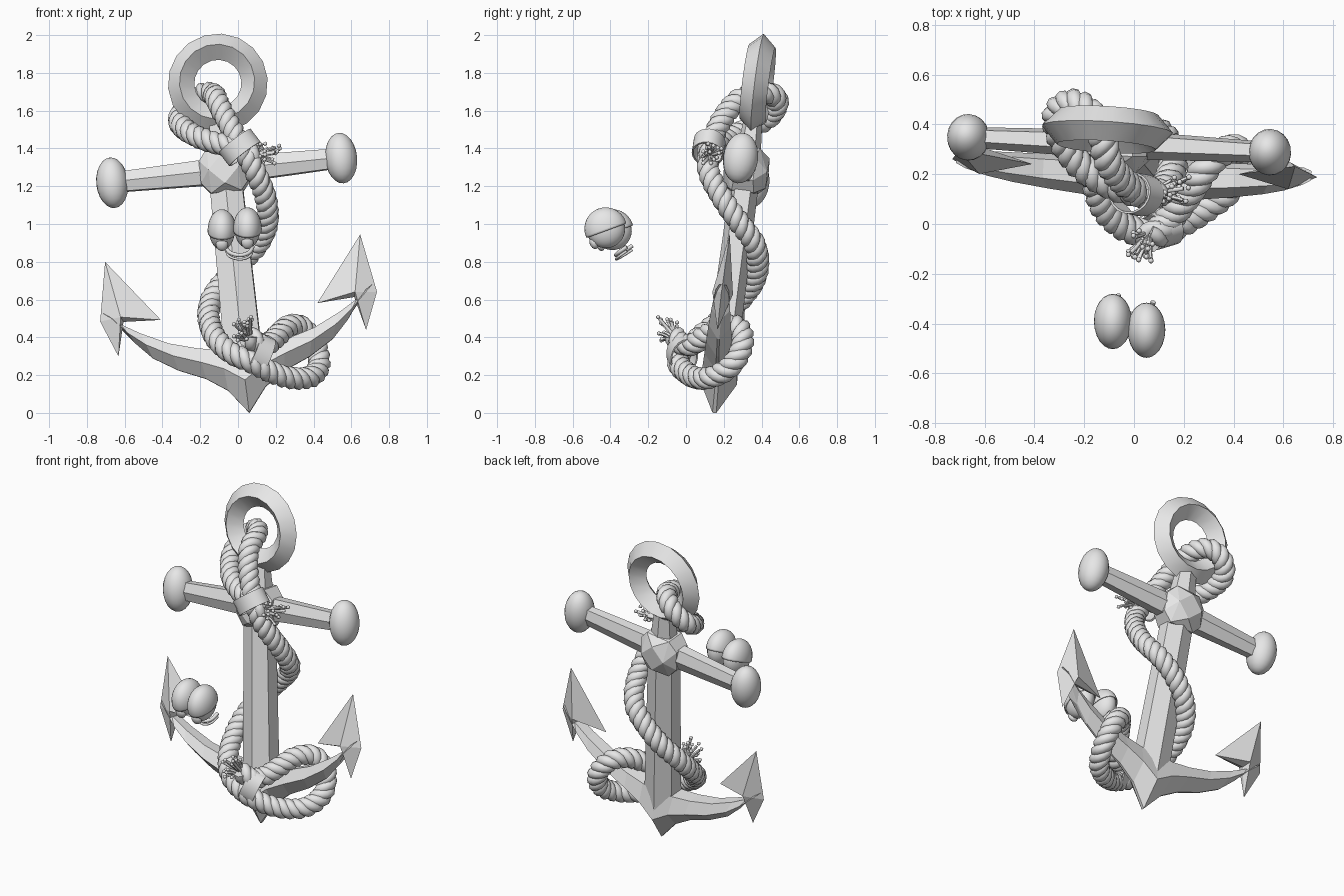
import bpy, bmesh, math, random
from math import sin, cos, pi
from mathutils import Vector, Matrix

random.seed(4)
cube = bpy.data.objects.get("Cube")
if cube:
    bpy.data.objects.remove(cube, do_unlink=True)

grey = bpy.data.materials.new("plain grey")
grey.use_nodes = True
grey.diffuse_color = (0.8, 0.8, 0.8, 1)
grey.node_tree.nodes["Principled BSDF"].inputs["Base Color"].default_value = (0.8, 0.8, 0.8, 1)

# Leaning frame of the anchor, with its origin at the crown tip
AX = Vector((0.993, -0.049, 0.107)).normalized()
AY = Vector((-0.0985, 0.13, 0.987)).cross(AX).normalized()
AZ = AX.cross(AY)
ANCHOR = Matrix.Translation((0.06, 0.15, 0)) @ Matrix((AX, AY, AZ)).transposed().to_4x4()


def finish(name, bm, matrix=None, smooth=None):
    bmesh.ops.recalc_face_normals(bm, faces=bm.faces[:])
    if matrix:
        bm.transform(matrix)
    mesh = bpy.data.meshes.new(name)
    bm.to_mesh(mesh)
    bm.free()
    mesh.materials.append(grey)
    ob = bpy.data.objects.new(name, mesh)
    bpy.context.collection.objects.link(ob)
    if smooth:
        bpy.ops.object.select_all(action='DESELECT')
        ob.select_set(True)
        bpy.context.view_layer.objects.active = ob
        bpy.ops.object.shade_smooth_by_angle(angle=math.radians(smooth))
    return ob


def loft(bm, sections, closed=False):
    rows = [[bm.verts.new(p) for p in s] for s in sections]
    n = len(rows[0])
    for a, b in zip(rows, rows[1:] + (rows[:1] if closed else [])):
        for i in range(n):
            bm.faces.new((a[i], a[(i + 1) % n], b[(i + 1) % n], b[i]))
    if not closed:
        bm.faces.new(rows[0])
        bm.faces.new(rows[-1][::-1])


def spline(points, step):
    """Evenly spaced points on a Catmull-Rom path."""
    p = [Vector(q) for q in points]
    p = [2 * p[0] - p[1]] + p + [2 * p[-1] - p[-2]]
    dense = []
    for a, b, c, d in zip(p, p[1:], p[2:], p[3:]):
        for k in range(20):
            t = k / 20
            dense.append(0.5 * (2 * b + (c - a) * t + (2 * a - 5 * b + 4 * c - d) * t * t
                                + (3 * b - a - 3 * c + d) * t ** 3))
    out, run = [dense[0]], 0
    for a, b in zip(dense, dense[1:]):
        run += (b - a).length
        if run >= step:
            out.append(b)
            run = 0
    return out


def frames(pts):
    """Point, two normals without twist, and length travelled."""
    normal, total, out = None, 0, []
    for i, p in enumerate(pts):
        t = (pts[min(i + 1, len(pts) - 1)] - pts[max(i - 1, 0)]).normalized()
        normal = t.orthogonal() if normal is None else normal - t * normal.dot(t)
        normal.normalize()
        if i:
            total += (p - pts[i - 1]).length
        out.append((p, normal.copy(), t.cross(normal), total))
    return out


def tube(bm, pts, radius, sides=8):
    loft(bm, [[p + radius * (u * cos(2 * pi * k / sides) + v * sin(2 * pi * k / sides))
               for k in range(sides)] for p, u, v, _ in frames(pts)])


def rope(name, points, radius=0.06, pitch=0.15):
    bm = bmesh.new()
    core = frames(spline(points, 0.01))
    for s in range(3):
        strand = []
        for p, u, v, d in core:
            a = 2 * pi * (d / pitch + s / 3)
            strand.append(p + radius * 0.5 * (u * cos(a) + v * sin(a)))
        tube(bm, strand, radius * 0.53)
    return finish(name, bm, smooth=60)


def frayed_end(name, base, direction):
    bm = bmesh.new()
    d = Vector(direction).normalized()
    for _ in range(22):
        spread = Vector([random.uniform(-1, 1) for _ in range(3)])
        start = Vector(base) + spread * 0.02
        end = start + d * random.uniform(0.04, 0.08) + spread * 0.035
        tube(bm, spline([start, (start + end) / 2 + d * 0.01, end], 0.02), 0.009, 6)
        bmesh.ops.create_icosphere(bm, subdivisions=1, radius=0.012, matrix=Matrix.Translation(end))
    finish(name, bm, smooth=60)


def band(name, center, axis, across, wide, thick, length):
    z = Vector(axis).normalized()
    x = Vector(across)
    x = (x - z * x.dot(z)).normalized()
    m = Matrix.Translation(center) @ Matrix((x, z.cross(x), z)).transposed().to_4x4()
    bm = bmesh.new()
    prof = [(1, -1), (1, 1), (0.9, 1), (0.9, -1)]
    loft(bm, [[(r * wide * cos(a), r * thick * sin(a), h * length / 2) for r, h in prof]
              for a in (2 * pi * k / 20 for k in range(20))], closed=True)
    finish(name, bm, m, 40)


def ridged(w, d):
    """Six-sided section: flat on both sides, a ridge front and back."""
    return [(0, -d), (w, -0.55 * d), (w, 0.55 * d), (0, d), (-w, 0.55 * d), (-w, -0.55 * d)]


# Shank
bm = bmesh.new()
loft(bm, [[(x, y, z) for x, y in ridged(w, d)] for z, w, d in
          [(0.2, 0.1, 0.085), (1.28, 0.085, 0.075), (1.4, 0.07, 0.065), (1.56, 0.055, 0.05)]])
finish("shank", bm, ANCHOR)

# Ring with a diamond section
bm = bmesh.new()
diamond = [(0.265, 0), (0.2, -0.07), (0.125, 0), (0.2, 0.07)]
loft(bm, [[(0.01 + r * cos(a), y, 1.768 + r * sin(a)) for r, y in diamond]
          for a in (2 * pi * k / 18 for k in range(18))], closed=True)
finish("ring", bm, ANCHOR, 25)

# Crossbar, hub and rounded ends
bm = bmesh.new()
loft(bm, [[(x, y, 1.3 + z) for z, y in ridged(h, d)] for x, h, d in
          [(-0.58, 0.052, 0.042), (0, 0.07, 0.06), (0.58, 0.052, 0.042)]])
finish("crossbar", bm, ANCHOR)

bm = bmesh.new()
for s in (-1, 1):
    for x, y, z in [(0.08, 0.115, 0), (0, 0.115, 0.08), (0.13, 0.05, 0.06), (0.08, 0.06, 0.12)]:
        for sx in (-1, 1):
            for sz in (-1, 1):
                bm.verts.new((sx * x, s * y, 1.3 + sz * z))
bmesh.ops.remove_doubles(bm, verts=bm.verts[:], dist=0.001)
bmesh.ops.convex_hull(bm, input=bm.verts[:])
bmesh.ops.dissolve_limit(bm, angle_limit=0.02, verts=bm.verts[:], edges=bm.edges[:])
finish("crossbar_hub", bm, ANCHOR)

for side, s in (("left", 1), ("right", -1)):
    bm = bmesh.new()
    bmesh.ops.create_uvsphere(bm, u_segments=20, v_segments=12, radius=1)
    m = Matrix.Translation((0.01 + s * 0.61, 0, 1.3)) @ Matrix.Diagonal((0.085, 0.093, 0.135, 1))
    finish(side + "_crossbar_knob", bm, ANCHOR @ m, 60)

# Arms: one loft from fluke to fluke; x, low edge, high edge, half depth
half = [(0, 0, 0.33, 0.1), (0.1, 0.13, 0.345, 0.088), (0.21, 0.205, 0.365, 0.08),
        (0.35, 0.265, 0.41, 0.07), (0.48, 0.345, 0.48, 0.06), (0.57, 0.44, 0.54, 0.05),
        (0.65, 0.56, 0.61, 0.035)]
stations = [(-x, a, b, d) for x, a, b, d in half[:0:-1]] + half
bm = bmesh.new()
sections = []
for x, lo, hi, d in stations:
    # lean the section outward so that it stays square to the bend
    lean = -0.13 * x
    sections.append([(x - lean * f * 0.8, y * d, lo + (hi - lo) * f) for y, f in
                     [(-0.1, 0), (-1, 0.5), (-0.55, 1), (0.55, 1), (1, 0.5), (0.1, 0)]])
loft(bm, sections)
finish("arms", bm, ANCHOR)

# Flukes: barbed arrowheads with a ridge
outline = [(0.68, 0.884), (0.738, 0.57), (0.66, 0.374), (0.615, 0.555), (0.417, 0.544)]
for side, s in (("left", 1), ("right", -1)):
    bm = bmesh.new()
    rim = [bm.verts.new((s * x, 0, z)) for x, z in outline]
    for y in (-0.055, 0.055):
        ridge = bm.verts.new((s * 0.625, y, 0.575))
        for a, b in zip(rim, rim[1:] + rim[:1]):
            bm.faces.new((a, b, ridge))
    finish(side + "_fluke", bm, ANCHOR)

# Rope: loop through the ring, down around the shank and about one arm
rope("upper_rope_loop", [
    (0.1, 0.13, 1.365), (0.0, 0.13, 1.405), (-0.1, 0.16, 1.425), (-0.21, 0.23, 1.46),
    (-0.29, 0.34, 1.51), (-0.31, 0.44, 1.565), (-0.25, 0.485, 1.64), (-0.18, 0.45, 1.69),
    (-0.13, 0.37, 1.685), (-0.11, 0.27, 1.65), (-0.06, 0.19, 1.55), (0.02, 0.12, 1.41)])
rope("long_rope", [
    (0.02, 0.12, 1.41), (0.09, 0.12, 1.28), (0.145, 0.19, 1.14), (0.155, 0.28, 1.01),
    (0.11, 0.36, 0.9), (0.02, 0.38, 0.8), (-0.07, 0.36, 0.7), (-0.14, 0.29, 0.6),
    (-0.155, 0.19, 0.5), (-0.12, 0.07, 0.4), (-0.04, -0.01, 0.32), (0.08, -0.04, 0.265),
    (0.18, 0.0, 0.215), (0.28, 0.06, 0.185), (0.38, 0.14, 0.19), (0.43, 0.24, 0.25),
    (0.41, 0.3, 0.36), (0.34, 0.28, 0.45), (0.27, 0.2, 0.46), (0.21, 0.11, 0.41),
    (0.15, 0.03, 0.36), (0.1, -0.03, 0.37), (0.05, -0.06, 0.41)])
frayed_end("upper_frayed_end", (0.1, 0.13, 1.365), (1, 0.1, 0.1))
frayed_end("lower_frayed_end", (0.05, -0.055, 0.4), (-0.35, -0.5, 0.6))
band("upper_rope_band", (0.01, 0.12, 1.405), (0.5, -0.1, -0.65), (1, 0, 0.75), 0.105, 0.085, 0.09)
band("lower_rope_band", (0.115, -0.02, 0.31), (1, 0.3, -0.45), (0.3, 0.1, 1), 0.105, 0.075, 0.09)

# Floating face: eyeballs, raised lids, pupils and a smile
for side, center in (("left", (0.05, -0.425, 0.975)), ("right", (-0.085, -0.39, 0.965))):
    eye = Matrix.Translation(center) @ Matrix.Rotation(0.35, 4, 'X')
    bm = bmesh.new()
    bmesh.ops.create_uvsphere(bm, u_segments=24, v_segments=16, radius=1)
    finish(side + "_eyeball", bm, eye @ Matrix.Diagonal((0.068, 0.103, 0.103, 1)), 60)
    bm = bmesh.new()
    bmesh.ops.create_uvsphere(bm, u_segments=24, v_segments=16, radius=1)
    bmesh.ops.bisect_plane(bm, geom=bm.verts[:] + bm.edges[:] + bm.faces[:], plane_co=(0, 0, -0.1),
                           plane_no=(0, 0, -1), clear_outer=True)
    lid = finish(side + "_eyelid", bm, eye @ Matrix.Diagonal((0.076, 0.113, 0.113, 1)), 60)
    shell = lid.modifiers.new("shell", 'SOLIDIFY')
    shell.thickness = 0.006
    bm = bmesh.new()
    bmesh.ops.create_uvsphere(bm, u_segments=16, v_segments=8, radius=1)
    spot = Matrix.Translation((0, -0.085, -0.048)) @ Matrix.Diagonal((0.032, 0.022, 0.035, 1))
    finish(side + "_pupil", bm, eye @ spot, 60)

bm = bmesh.new()
for drop, r in ((0, 0.011), (0.022, 0.007)):
    tube(bm, spline([(-0.065, -0.285, 0.885 - drop), (-0.045, -0.34, 0.85 - drop),
                     (0.01, -0.37, 0.835 - drop), (0.06, -0.355, 0.85 - drop),
                     (0.08, -0.305, 0.885 - drop)], 0.01), r)
finish("smile", bm, smooth=60)
